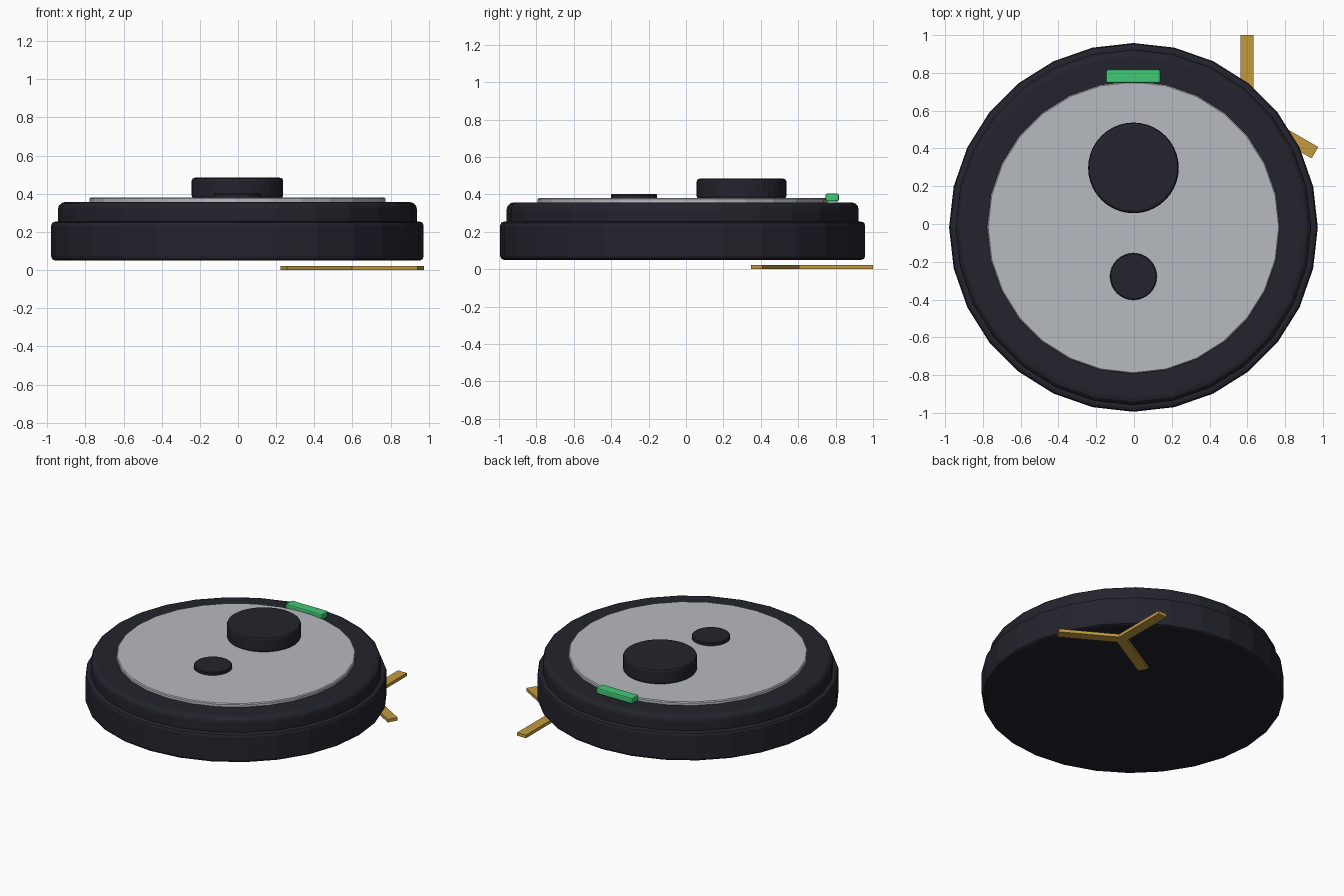
import bpy
import bmesh
import math
from mathutils import Matrix

if "Cube" in bpy.data.objects:
    bpy.data.objects.remove(bpy.data.objects["Cube"])

CX, CY = -0.003, -0.018  # body axis


def material(name, rgb):
    m = bpy.data.materials.new(name)
    m.diffuse_color = (*rgb, 1)
    m.use_nodes = True
    m.node_tree.nodes["Principled BSDF"].inputs["Base Color"].default_value = m.diffuse_color
    return m


DARK = material("dark navy plastic", (0.017, 0.017, 0.026))
GREY = material("light grey plate", (0.47, 0.49, 0.52))
GOLD = material("golden brush", (0.55, 0.33, 0.05))
GREEN = material("green light", (0.055, 0.58, 0.18))


def finish(bm, name, mat):
    bmesh.ops.recalc_face_normals(bm, faces=bm.faces)
    mesh = bpy.data.meshes.new(name)
    bm.to_mesh(mesh)
    bm.free()
    mesh.materials.append(mat)
    obj = bpy.data.objects.new(name, mesh)
    bpy.context.collection.objects.link(obj)
    return obj


def add_bevel(obj, width, segments):
    mod = obj.modifiers.new("rounded edges", "BEVEL")
    mod.width = width
    mod.segments = segments
    mod.limit_method = "ANGLE"
    mod.angle_limit = math.radians(40)


def disc(name, mat, x, y, radius, z0, z1, sides, bevel=0.0, segments=2):
    bm = bmesh.new()
    bmesh.ops.create_cone(bm, cap_ends=True, segments=sides, radius1=radius,
                          radius2=radius, depth=z1 - z0,
                          matrix=Matrix.Translation((x, y, (z0 + z1) / 2)))
    obj = finish(bm, name, mat)
    if bevel:
        add_bevel(obj, bevel, segments)
    return obj


def box(name, mat, lo, hi, bevel=0.0):
    bm = bmesh.new()
    bmesh.ops.create_cube(bm, size=1)
    for v in bm.verts:
        v.co = [(a + b) / 2 + c * (b - a) for a, b, c in zip(lo, hi, v.co)]
    obj = finish(bm, name, mat)
    if bevel:
        add_bevel(obj, bevel, 2)
    return obj


# Round body: wide bumper ring below, slightly narrower shell above
disc("bumper", DARK, CX, CY, 0.976, 0.05, 0.254, 28, 0.02, 2)
disc("upper_shell", DARK, CX, CY, 0.941, 0.15, 0.357, 28, 0.038, 3)

# Lid plate with sensor turret and button
disc("top_plate", GREY, CX, CY, 0.775, 0.35, 0.38, 28, 0.006, 1)
disc("sensor_turret", DARK, CX, 0.297, 0.24, 0.375, 0.484, 40, 0.016, 2)
disc("button", DARK, CX, -0.278, 0.124, 0.375, 0.402, 32, 0.005, 1)

# Status light bar at the back edge
box("status_light", GREEN, (-0.147, 0.746, 0.362), (0.139, 0.817, 0.404), 0.008)

# Side brush: three flat arms around a pivot near the floor
for i in range(3):
    arm = box("brush_arm", GOLD, (-0.035, 0, 0), (0.035, 0.415, 0.022))
    arm.location = (0.5985, 0.585, 0)
    arm.rotation_euler.z = i * math.tau / 3
